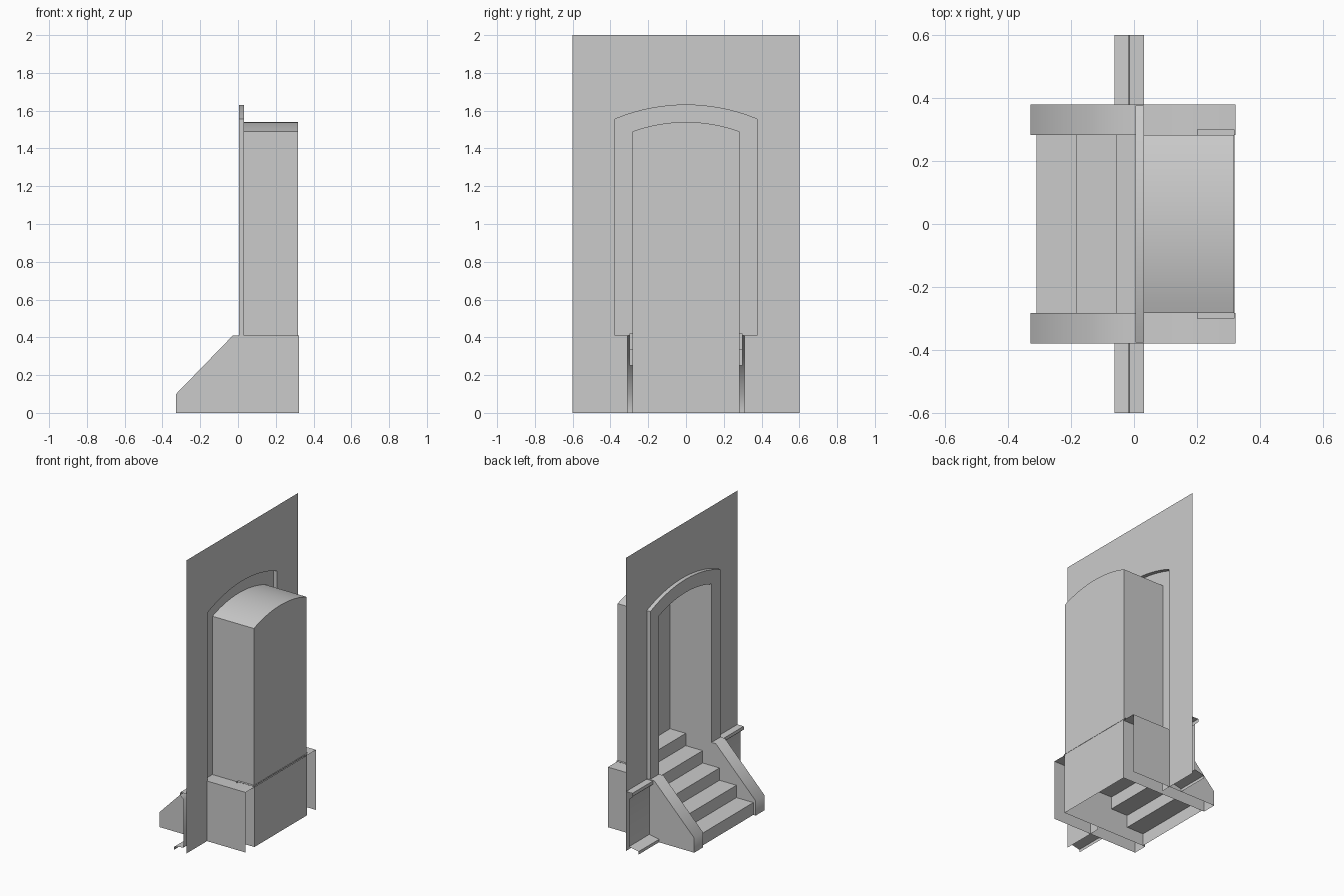
import bpy
import bmesh
from math import sqrt, asin, sin, cos, radians

cube = bpy.data.objects.get("Cube")
if cube:
    bpy.data.objects.remove(cube)

grey = bpy.data.materials.new("plain grey")
grey.use_nodes = True
grey.diffuse_color = (0.6, 0.6, 0.6, 1)
grey.node_tree.nodes["Principled BSDF"].inputs["Base Color"].default_value = (0.6, 0.6, 0.6, 1)

WALL_X, TRIM_X, BACK_X = 0.032, 0.005, 0.318
BASE_Z = 0.41
OUTER, INNER = 0.377, 0.283


def finish(name, bm):
    """Turn a bmesh into a named object with smooth curves and sharp corners."""
    bmesh.ops.remove_doubles(bm, verts=bm.verts, dist=0.0001)
    mesh = bpy.data.meshes.new(name)
    bm.to_mesh(mesh)
    bm.free()
    mesh.materials.append(grey)
    obj = bpy.data.objects.new(name, mesh)
    bpy.context.collection.objects.link(obj)
    bpy.ops.object.select_all(action='DESELECT')
    obj.select_set(True)
    bpy.context.view_layer.objects.active = obj
    bpy.ops.object.shade_smooth_by_angle(angle=radians(50))
    return obj


def face(bm, points):
    return bm.faces.new([bm.verts.new(p) for p in points])


def strip(bm, a, b):
    """Bridge two matching open point rows with quads."""
    va, vb = [bm.verts.new(p) for p in a], [bm.verts.new(p) for p in b]
    for i in range(len(a) - 1):
        bm.faces.new((va[i], va[i + 1], vb[i + 1], vb[i]))


def along_y(profile, y):
    return [(x, y, z) for x, z in profile]


def along_x(outline, x):
    return [(x, y, z) for y, z in outline]


def arch(half, spring, rise, bottom, steps=16):
    """Open outline of an arched doorway, from -y foot to +y foot."""
    radius = (half * half + rise * rise) / (2 * rise)
    sweep = asin(half / radius)
    points = [(-half, bottom)]
    for i in range(steps + 1):
        t = sweep * (2 * i / steps - 1)
        points.append((radius * sin(t), spring + rise - radius + radius * cos(t)))
    return points + [(half, bottom)]


outer_arch = arch(OUTER, 1.555, 0.075, BASE_Z)
inner_arch = arch(INNER, 1.49, 0.05, BASE_Z)

# Wall sheet with the doorway cut out, narrower at the base
bm = bmesh.new()
outline = [(-0.6, 0), (-0.31, 0), (-0.31, BASE_Z)] + outer_arch
outline += [(0.31, BASE_Z), (0.31, 0), (0.6, 0), (0.6, 2), (-0.6, 2)]
face(bm, along_x(outline, WALL_X))
finish("wall", bm)

# Raised arched door surround
bm = bmesh.new()
strip(bm, along_x(outer_arch, TRIM_X), along_x(inner_arch, TRIM_X))
strip(bm, along_x(outer_arch, WALL_X), along_x(outer_arch, TRIM_X))
finish("door_surround", bm)

# Deep doorway recess with closed back
bm = bmesh.new()
strip(bm, along_x(inner_arch, TRIM_X), along_x(inner_arch, BACK_X))
face(bm, along_x(inner_arch, BACK_X))
finish("door_recess", bm)

# Back of the stair base
bm = bmesh.new()
face(bm, along_x([(-INNER, 0), (INNER, 0), (INNER, BASE_Z), (-INNER, BASE_Z)], 0.322))
finish("base_back", bm)

# Stairs: open zigzag of five risers and treads, upper two wider
RISE, RUN = 0.084, 0.1275
bm = bmesh.new()
for i in range(5):
    half = 0.30 if i > 2 else INNER
    x, z = -0.31 + i * RUN, i * RISE
    end = min(x + RUN, 0.32)
    profile = [(x, z), (x, z + RISE), (end, z + RISE)]
    strip(bm, along_y(profile, -half), along_y(profile, half))
finish("stairs", bm)

# Sloping side walls of the stairs and skirting on each side
cheek = [(-0.328, 0), (-0.328, 0.1), (-0.027, BASE_Z), (0.323, BASE_Z)]
skirting = [(WALL_X, 0.405), (-0.015, 0.405), (-0.018, 0.385), (0.01, 0.36),
            (0.01, 0.035), (-0.062, 0.02), (-0.062, 0)]
for side, s in (("right", -1), ("left", 1)):
    bm = bmesh.new()
    strip(bm, along_y(cheek, s * INNER), along_y(cheek, s * 0.38))
    for y in (INNER, 0.38):
        face(bm, along_y(cheek + [(0.323, 0)], s * y))
    finish(f"stair_side_{side}", bm)

    bm = bmesh.new()
    strip(bm, along_y(skirting, s * 0.38), along_y(skirting, s * 0.6))
    finish(f"skirting_{side}", bm)
